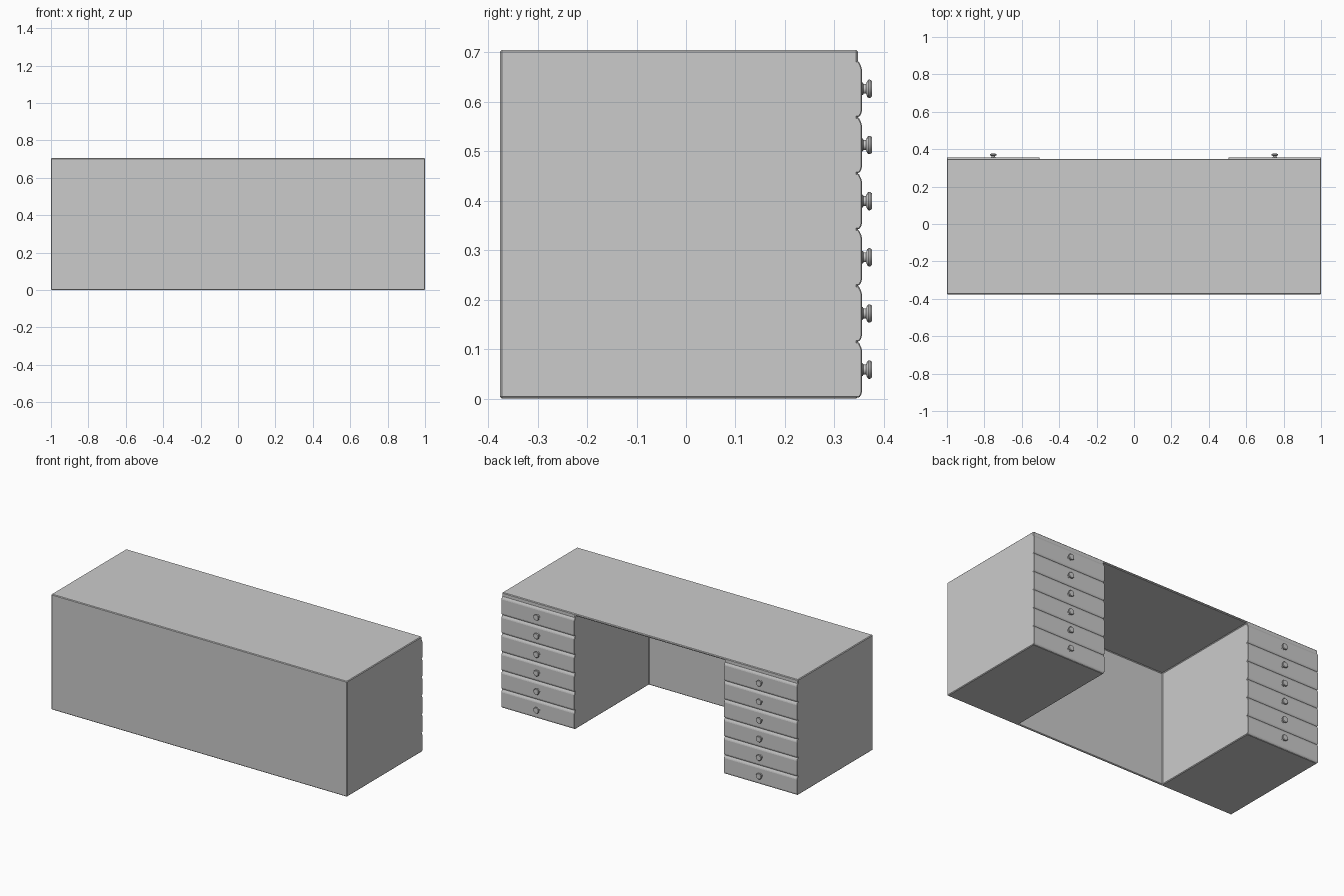
import bpy, bmesh, math
from mathutils import Matrix, Vector

WIDTH, HEIGHT = 2.0, 0.705
FRONT, BACK = -0.376, 0.348
KNEE = 0.505
PANEL = 0.012
PITCH, DRAWERS = 0.1135, 6

if "Cube" in bpy.data.objects:
    bpy.data.objects.remove(bpy.data.objects["Cube"], do_unlink=True)


def make_object(name, bm):
    bmesh.ops.recalc_face_normals(bm, faces=bm.faces)
    mesh = bpy.data.meshes.new(name)
    bm.to_mesh(mesh)
    bm.free()
    obj = bpy.data.objects.new(name, mesh)
    bpy.context.collection.objects.link(obj)
    return obj


def box(name, low, high):
    low, high = Vector(low), Vector(high)
    bm = bmesh.new()
    matrix = Matrix.Translation((low + high) / 2) @ Matrix.Diagonal((high - low).to_4d())
    bmesh.ops.create_cube(bm, size=1, matrix=matrix)
    return make_object(name, bm)


def add_bevel(obj, width, segments=1):
    mod = obj.modifiers.new("edge_bevel", "BEVEL")
    mod.width, mod.segments = width, segments
    mod.limit_method = "ANGLE"


def smooth(obj):
    bpy.ops.object.select_all(action="DESELECT")
    obj.select_set(True)
    bpy.context.view_layer.objects.active = obj
    bpy.ops.object.shade_smooth_by_angle(angle=math.radians(35))


# Desk body with the kneehole cut out behind the front panel
body = box("desk_body", (-WIDTH / 2, FRONT, 0), (WIDTH / 2, BACK, HEIGHT))
cutter = box("kneehole_cutter", (-KNEE, FRONT + PANEL, -0.1), (KNEE, BACK + 0.1, HEIGHT - PANEL))
cutter.hide_render = True
cutter.hide_viewport = True
cutter.display_type = "WIRE"
cut = body.modifiers.new("kneehole", "BOOLEAN")
cut.operation, cut.object, cut.solver = "DIFFERENCE", cutter, "EXACT"
add_bevel(body, 0.004)

# Drawer front outline, as (y, z) from the lower edge of the drawer
DRAWER = [(0.34, 0), (0.350, 0), (0.354, 0.006), (0.3555, 0.012),
          (0.3555, 0.096), (0.354, 0.102), (0.349, 0.1125), (0.34, 0.1125)]

# Knob outline, as (radius, y)
KNOB = [(0.013, 0.353), (0.013, 0.357), (0.010, 0.359), (0.010, 0.364), (0.016, 0.366),
        (0.0185, 0.369), (0.0185, 0.372), (0.016, 0.3755), (0, 0.376)]


def drawer_front(name, side, z):
    bm = bmesh.new()
    face = bm.faces.new([bm.verts.new((side * KNEE, y, z + h)) for y, h in DRAWER])
    ret = bmesh.ops.extrude_face_region(bm, geom=[face])
    verts = [v for v in ret["geom"] if isinstance(v, bmesh.types.BMVert)]
    bmesh.ops.translate(bm, verts=verts, vec=(side * (WIDTH / 2 - KNEE), 0, 0))
    obj = make_object(name, bm)
    add_bevel(obj, 0.002)
    return obj


def knob(name, x, z):
    bm = bmesh.new()
    verts = [bm.verts.new((x + r, y, z)) for r, y in KNOB]
    edges = [bm.edges.new(pair) for pair in zip(verts, verts[1:])]
    bmesh.ops.spin(bm, geom=verts + edges, cent=(x, 0, z), axis=(0, 1, 0),
                   angle=math.tau, steps=24)
    bmesh.ops.remove_doubles(bm, verts=bm.verts, dist=0.0001)
    smooth(make_object(name, bm))


# A stack of drawers with knobs on each pedestal
for label, side in (("left", 1), ("right", -1)):
    for i in range(DRAWERS):
        base = 0.002 + i * PITCH
        drawer_front(f"{label}_drawer_{i + 1}", side, base)
        knob(f"{label}_knob_{i + 1}", side * (KNEE + WIDTH / 2) / 2, base + PITCH / 2)
